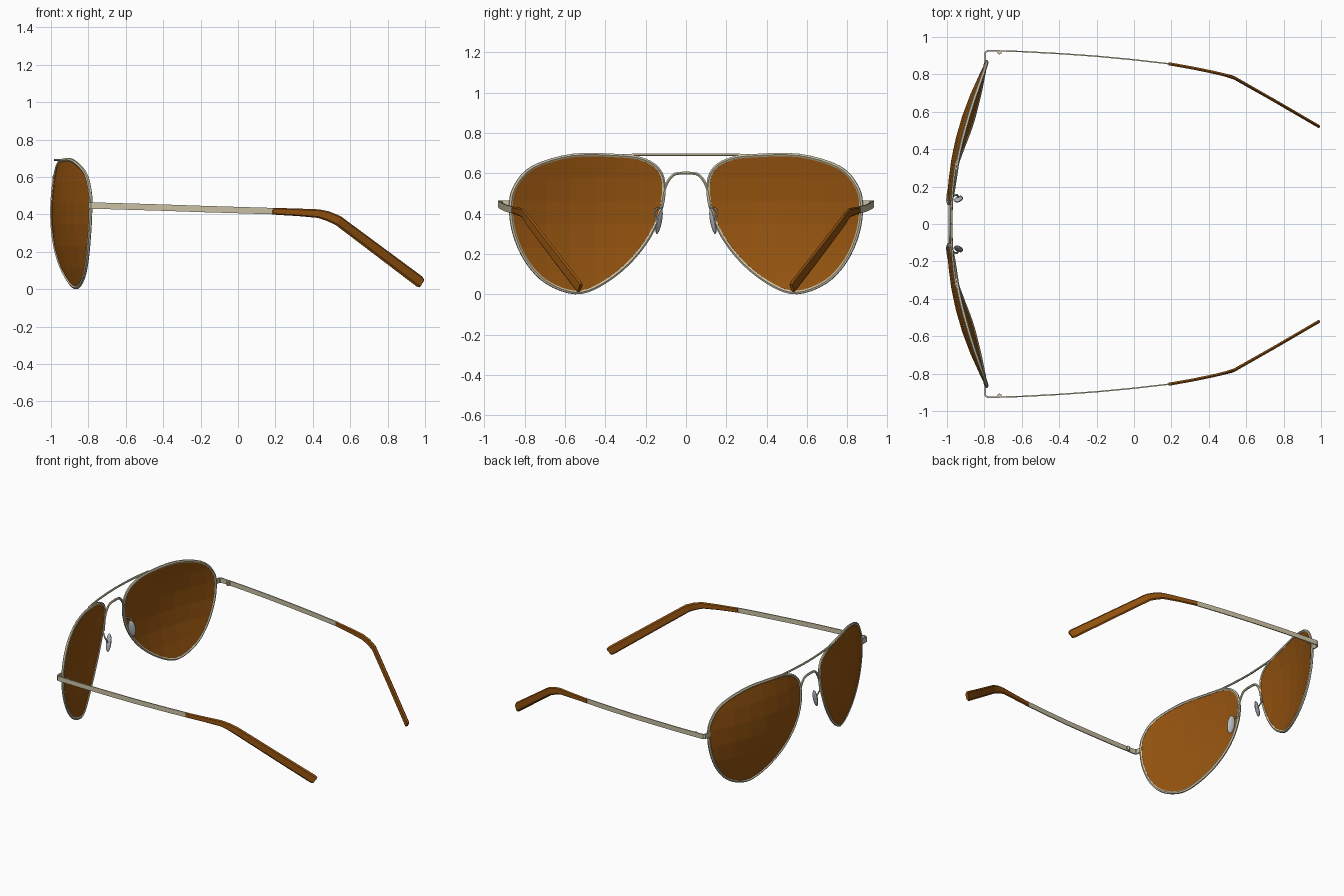
import bpy, bmesh
from mathutils import Vector, Matrix

cube = bpy.data.objects.get("Cube")
if cube:
    bpy.data.objects.remove(cube, do_unlink=True)


def material(name, rgb):
    m = bpy.data.materials.new(name)
    m.use_nodes = True
    m.diffuse_color = (*rgb, 1)
    m.node_tree.nodes["Principled BSDF"].inputs["Base Color"].default_value = (*rgb, 1)
    return m


AMBER = material("amber brown", (0.30, 0.088, 0.005))
METAL = material("pale gold metal", (0.60, 0.54, 0.38))
PAD = material("grey pad", (0.50, 0.52, 0.54))


def surface(y, z):
    """Point on the wrapped, domed front of the glasses."""
    return Vector((-0.995 + 0.35 * (y - 0.1) ** 2 + 0.4 * (z - 0.4) ** 2, y, z))


def smooth_path(pts, steps, closed=False):
    """Catmull-Rom interpolation through the given points."""
    pts = [Vector(p) for p in pts]
    n = len(pts)
    pick = (lambda i: pts[i % n]) if closed else (lambda i: pts[max(0, min(n - 1, i))])
    out = []
    for i in range(n if closed else n - 1):
        a, b, c, d = (pick(i + k) for k in (-1, 0, 1, 2))
        for s in range(steps):
            t = s / steps
            out.append(0.5 * (2 * b + (c - a) * t + (2 * a - 5 * b + 4 * c - d) * t * t
                              + (3 * b - a - 3 * c + d) * t ** 3))
    return out if closed else out + [pts[-1]]


def mirror(obj):
    mod = obj.modifiers.new("Mirror", "MIRROR")
    mod.use_axis = (False, True, False)
    return obj


def finish(name, bm, mat):
    bmesh.ops.recalc_face_normals(bm, faces=bm.faces)
    me = bpy.data.meshes.new(name)
    bm.to_mesh(me)
    bm.free()
    me.materials.append(mat)
    obj = bpy.data.objects.new(name, me)
    bpy.context.collection.objects.link(obj)
    return obj


def shade(obj):
    bpy.ops.object.select_all(action="DESELECT")
    obj.select_set(True)
    bpy.context.view_layer.objects.active = obj
    bpy.ops.object.shade_smooth_by_angle()


def tube(name, pts, radius, mat, closed=False):
    cu = bpy.data.curves.new(name, "CURVE")
    cu.dimensions = "3D"
    cu.bevel_depth = radius
    cu.bevel_resolution = 1
    cu.use_fill_caps = True
    sp = cu.splines.new("POLY")
    sp.points.add(len(pts) - 1)
    for p, co in zip(sp.points, pts):
        p.co = (*co, 1)
    sp.use_cyclic_u = closed
    cu.materials.append(mat)
    obj = bpy.data.objects.new(name, cu)
    bpy.context.collection.objects.link(obj)
    bpy.ops.object.select_all(action="DESELECT")
    obj.select_set(True)
    bpy.context.view_layer.objects.active = obj
    bpy.ops.object.convert(target="MESH")
    obj = bpy.context.view_layer.objects.active
    shade(obj)
    return obj


def strip(name, pts, widths, thick, mat, profile):
    """Flat bar swept along a path; profile is (thickness, width) factors."""
    pts = [Vector(p) for p in pts]
    bm = bmesh.new()
    rings = []
    for i, p in enumerate(pts):
        t = (pts[min(i + 1, len(pts) - 1)] - pts[max(i - 1, 0)]).normalized()
        side = Vector((-t.y, t.x, 0)).normalized()
        up = t.cross(side)
        rings.append([bm.verts.new(p + side * a * thick / 2 + up * b * widths[i] / 2)
                      for a, b in profile])
    n = len(profile)
    for r, q in zip(rings, rings[1:]):
        for k in range(n):
            bm.faces.new((r[k], r[(k + 1) % n], q[(k + 1) % n], q[k]))
    bm.faces.new(rings[0])
    bm.faces.new(rings[-1])
    return finish(name, bm, mat)


BOX = [(1, 1), (-1, 1), (-1, -1), (1, -1)]
HEX = [(1, 0.7), (0, 1), (-1, 0.7), (-1, -0.7), (0, -1), (1, -0.7)]

# Teardrop lens outline (y, z)
teardrop = [(0.32, 0.686), (0.56, 0.688), (0.76, 0.628), (0.848, 0.53), (0.868, 0.43),
            (0.85, 0.30), (0.79, 0.165), (0.69, 0.06), (0.55, 0.009), (0.43, 0.045),
            (0.29, 0.15), (0.18, 0.29), (0.12, 0.44), (0.113, 0.56), (0.147, 0.63),
            (0.22, 0.67)]
outline = smooth_path(teardrop, 4, closed=True)

# Lenses: outline cut into a grid, then wrapped onto the dome
bm = bmesh.new()
bm.faces.new([bm.verts.new((0, p.x, p.y)) for p in outline])
for axis in ((0, 1, 0), (0, 0, 1)):
    for k in range(1, 8):
        bmesh.ops.bisect_plane(bm, geom=bm.verts[:] + bm.edges[:] + bm.faces[:],
                               plane_co=Vector(axis) * k * 0.115, plane_no=axis)
for v in bm.verts:
    v.co = surface(v.co.y, v.co.z)
lens = finish("lenses", bm, AMBER)
solid = lens.modifiers.new("Thickness", "SOLIDIFY")
solid.thickness = 0.008
solid.offset = 0
mirror(lens)

# Wire rims
mirror(tube("rims", [surface(p.x, p.y) for p in outline], 0.01, METAL, closed=True))

# Straight brow bar and arched bridge
brow = [(-0.95, -0.34, 0.69), (-0.968, -0.2, 0.691), (-0.978, 0, 0.691),
        (-0.968, 0.2, 0.691), (-0.95, 0.34, 0.69)]
tube("brow_bar", smooth_path(brow, 3), 0.007, METAL)
half = [(0.122, 0.43), (0.112, 0.5), (0.095, 0.55), (0.065, 0.59), (0.03, 0.6)]
arch = [(-0.985, -y, z) for y, z in half] + [(-0.985, y, z) for y, z in reversed(half)]
tube("bridge", smooth_path(arch, 3), 0.008, METAL)

# Nose pads on bent wires
bm = bmesh.new()
bmesh.ops.create_uvsphere(bm, u_segments=14, v_segments=8, radius=1)
bm.transform(Matrix.Translation((-0.938, 0.133, 0.36)) @ Matrix.Rotation(0.2, 4, "X")
             @ Matrix.Rotation(0.35, 4, "Z") @ Matrix.Diagonal((0.026, 0.011, 0.063, 1)))
pads = finish("nose_pads", bm, PAD)
shade(pads)
mirror(pads)
wire = [(-0.985, 0.125, 0.43), (-0.965, 0.15, 0.42), (-0.945, 0.155, 0.39),
        (-0.938, 0.14, 0.365)]
mirror(tube("pad_wires", smooth_path(wire, 3), 0.005, METAL))

# Corner pieces joining rims to temples
corner = [(-0.795, 0.862, 0.447), (-0.796, 0.9, 0.447), (-0.794, 0.917, 0.447),
          (-0.785, 0.925, 0.447), (-0.765, 0.927, 0.447)]
mirror(strip("corner_pieces", corner, [0.035] * 5, 0.009, METAL, BOX))

# Hinge knuckles
bm = bmesh.new()
bmesh.ops.create_cone(bm, cap_ends=True, segments=6, radius1=0.012, radius2=0.012, depth=0.03)
bm.transform(Matrix.Translation((-0.72, 0.918, 0.445)))
mirror(finish("hinges", bm, METAL))

# Metal temples
temple = [(-0.77, 0.927, 0.447), (-0.6, 0.922, 0.442), (-0.4, 0.911, 0.436),
          (-0.2, 0.897, 0.429), (0, 0.878, 0.423), (0.2, 0.855, 0.417)]
mirror(strip("temples", temple, [0.034] * 6, 0.007, METAL, BOX))

# Curved ear tips
tip = [(0.185, 0.857, 0.417), (0.32, 0.833, 0.411), (0.43, 0.81, 0.404),
       (0.48, 0.798, 0.391), (0.535, 0.782, 0.367), (0.75, 0.66, 0.206),
       (0.97, 0.532, 0.041), (0.982, 0.525, 0.031)]
mirror(strip("ear_tips", tip, [0.036, 0.04, 0.046, 0.052, 0.056, 0.06, 0.064, 0.052],
             0.016, AMBER, HEX))
